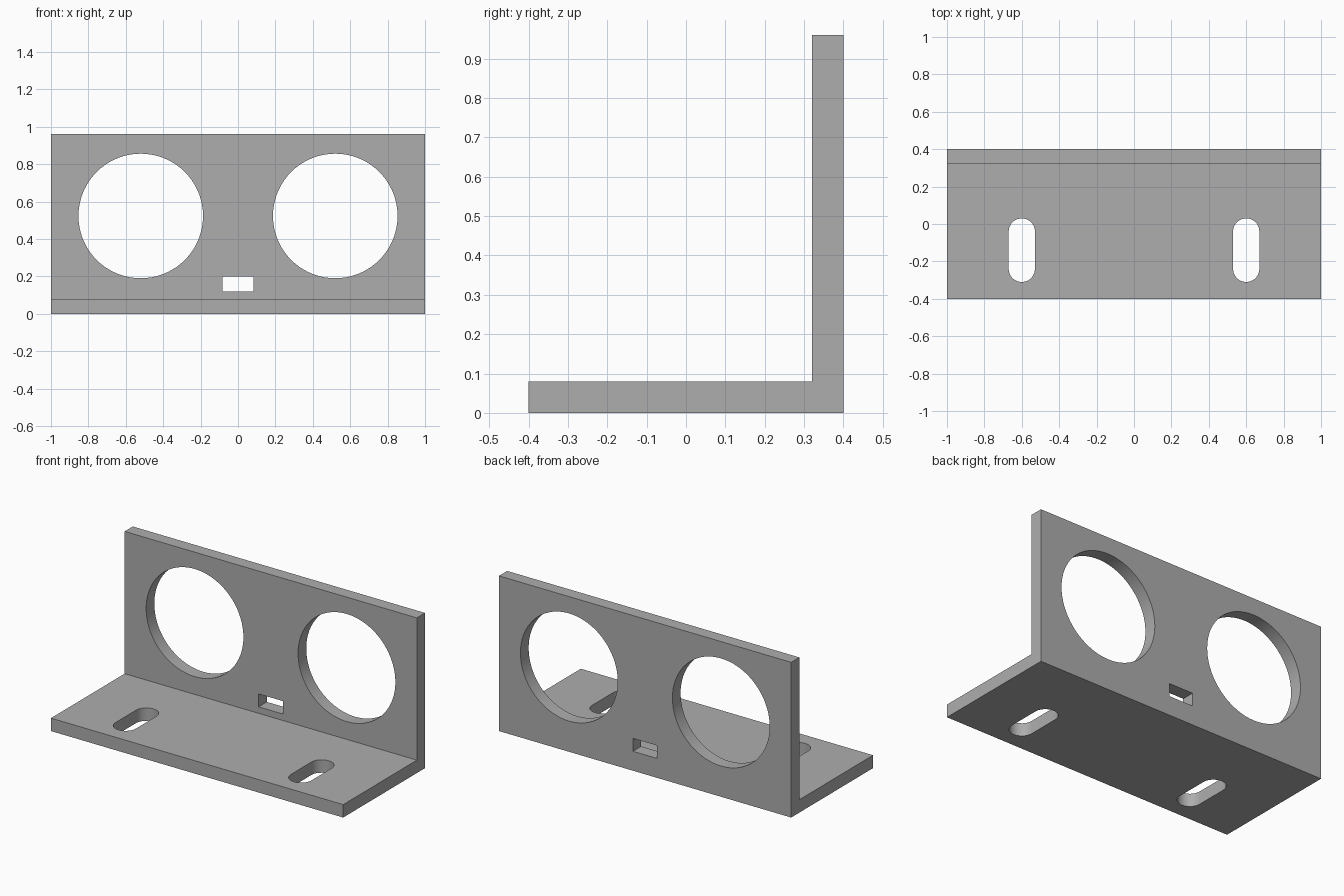
import bpy, bmesh, math
from mathutils import Matrix, Vector

cube = bpy.data.objects.get("Cube")
if cube:
    bpy.data.objects.remove(cube, do_unlink=True)

grey = bpy.data.materials.new("plain_grey")
grey.use_nodes = True
colour = (0.42, 0.42, 0.42, 1)
grey.diffuse_color = colour
grey.node_tree.nodes["Principled BSDF"].inputs["Base Color"].default_value = colour

THICK = 0.08
DEPTH = 0.4      # half depth
HEIGHT = 0.96


def prism(name, points, direction):
    """Extrude a closed outline of 3D points along a direction."""
    bm = bmesh.new()
    face = bm.faces.new([bm.verts.new(p) for p in points])
    new = bmesh.ops.extrude_face_region(bm, geom=[face])["geom"]
    bmesh.ops.translate(bm, vec=Vector(direction),
                        verts=[v for v in new if isinstance(v, bmesh.types.BMVert)])
    bmesh.ops.recalc_face_normals(bm, faces=bm.faces)
    mesh = bpy.data.meshes.new(name)
    bm.to_mesh(mesh)
    bm.free()
    mesh.materials.append(grey)
    obj = bpy.data.objects.new(name, mesh)
    bpy.context.collection.objects.link(obj)
    return obj


def arc(cx, cy, radius, start, sweep, steps):
    return [(cx + radius * math.cos(start + sweep * i / steps),
             cy + radius * math.sin(start + sweep * i / steps)) for i in range(steps + 1)]


# L-shaped bracket: base plate and upright plate in one profile
inner = DEPTH - THICK
profile = [(-DEPTH, 0), (DEPTH, 0), (DEPTH, HEIGHT), (inner, HEIGHT),
           (inner, THICK), (-DEPTH, THICK)]
bracket = prism("angle_bracket", [(-1, y, z) for y, z in profile], (2, 0, 0))

cutters = []
for side in (-1, 1):
    # Large round opening in the upright plate
    ring = arc(side * 0.52, 0.523, 0.333, 0, math.tau, 72)[:-1]
    cutters.append(prism("round_cutter", [(x, 0.25, z) for x, z in ring], (0, 0.25, 0)))
    # Rounded mounting slot in the base plate
    slot = (arc(side * 0.6, -0.04, 0.07, 0, math.pi, 24)
            + arc(side * 0.6, -0.24, 0.07, math.pi, math.pi, 24))
    cutters.append(prism("slot_cutter", [(x, y, -0.1) for x, y in slot], (0, 0, 0.3)))

# Small rectangular window low in the upright plate
window = [(-0.083, 0.12), (0.083, 0.12), (0.083, 0.2), (-0.083, 0.2)]
cutters.append(prism("window_cutter", [(x, 0.25, z) for x, z in window], (0, 0.25, 0)))

# Cut the openings and discard the cutters
bpy.ops.object.select_all(action="DESELECT")
bpy.context.view_layer.objects.active = bracket
bracket.select_set(True)
for cutter in cutters:
    cutter.hide_render = True
    cut = bracket.modifiers.new("opening", "BOOLEAN")
    cut.operation = "DIFFERENCE"
    cut.solver = "EXACT"
    cut.object = cutter
    bpy.ops.object.modifier_apply(modifier=cut.name)
    bpy.data.objects.remove(cutter, do_unlink=True)

bpy.ops.object.shade_smooth_by_angle(angle=math.radians(30))
